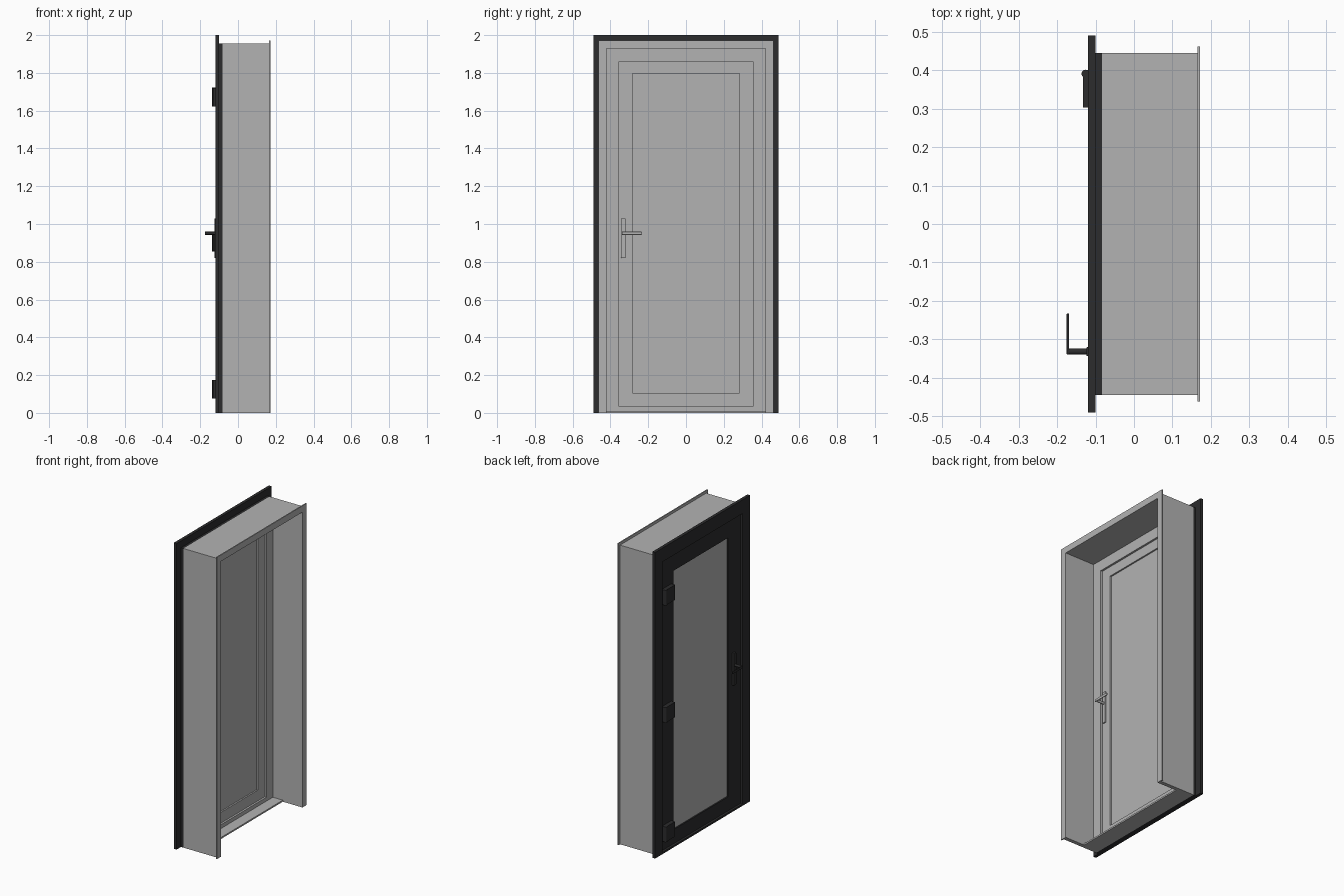
import bpy, bmesh, math
from mathutils import Matrix, Vector

if "Cube" in bpy.data.objects:
    bpy.data.objects.remove(bpy.data.objects["Cube"])


def material(name, rgb):
    m = bpy.data.materials.new(name)
    m.diffuse_color = (*rgb, 1)
    m.use_nodes = True
    m.node_tree.nodes["Principled BSDF"].inputs["Base Color"].default_value = m.diffuse_color
    return m


GREY = material("light_grey", (0.45, 0.45, 0.45))
DARK = material("charcoal", (0.025, 0.025, 0.026))


def finish(name, bm, mat):
    bmesh.ops.recalc_face_normals(bm, faces=bm.faces)
    me = bpy.data.meshes.new(name)
    bm.to_mesh(me)
    bm.free()
    me.materials.append(mat)
    ob = bpy.data.objects.new(name, me)
    bpy.context.collection.objects.link(ob)
    return ob


def box(name, x, y, z, mat):
    bm = bmesh.new()
    size = Vector((x[1] - x[0], y[1] - y[0], z[1] - z[0]))
    mid = Vector((sum(x) / 2, sum(y) / 2, sum(z) / 2))
    bmesh.ops.create_cube(bm, size=1, matrix=Matrix.Translation(mid) @ Matrix.Diagonal((*size, 1)))
    return finish(name, bm, mat)


def surround(name, x, outer, inner, mat, closed=True):
    """Mitred rectangular frame; outer/inner = (half width, bottom, top). Open at the floor if not closed."""
    bm = bmesh.new()

    def loop(r, xx):
        w, b, t = r
        return [bm.verts.new((xx, s * w, z)) for s, z in ((-1, b), (-1, t), (1, t), (1, b))]

    rings = [loop(outer, x[0]), loop(outer, x[1]), loop(inner, x[1]), loop(inner, x[0])]
    for i in range(4 if closed else 3):
        j = (i + 1) % 4
        for k in range(4):
            a, b = rings[k], rings[(k + 1) % 4]
            bm.faces.new((a[i], a[j], b[j], b[i]))
    if not closed:
        for i in (0, 3):
            bm.faces.new([r[i] for r in rings])
    return finish(name, bm, mat)


def cylinder(name, centre, radius, length, axis, mat):
    bm = bmesh.new()
    rot = Matrix.Rotation(math.pi / 2, 4, 'Y') if axis == 'X' else Matrix.Identity(4)
    bmesh.ops.create_cone(bm, cap_ends=True, segments=20, radius1=radius, radius2=radius,
                          depth=length, matrix=Matrix.Translation(centre) @ rot)
    ob = finish(name, bm, mat)
    bpy.context.view_layer.objects.active = ob
    bpy.ops.object.select_all(action='DESELECT')
    ob.select_set(True)
    bpy.ops.object.shade_smooth_by_angle()
    return ob


def soften(ob, width):
    m = ob.modifiers.new("bevel", 'BEVEL')
    m.width, m.segments = width, 2


# Outside: dark flange and the rebate behind it
surround("outer_flange", (-0.12, -0.10), (0.49, 0, 2.0), (0.412, 0, 1.91), DARK, False)
surround("outer_rebate", (-0.10, -0.083), (0.445, 0, 1.955), (0.355, 0, 1.86), DARK, False)
box("outer_threshold", (-0.12, -0.083), (-0.412, 0.412), (0, 0.012), DARK)

# Inside: wall lining, casing, sill and inner frame
surround("wall_lining", (-0.083, 0.165), (0.445, 0, 1.955), (0.42, 0, 1.93), GREY, False)
surround("inner_casing", (0.165, 0.172), (0.462, 0, 1.972), (0.42, 0, 1.93), GREY, False)
box("sill", (-0.083, 0.03), (-0.42, 0.42), (0, 0.01), GREY)
surround("inner_frame", (-0.083, -0.042), (0.42, 0.01, 1.93), (0.355, 0.035, 1.86), GREY)

# Door leaf: dark outside, grey inside, with a recessed panel
PANEL = (0.283, 0.105, 1.797)
surround("leaf_outside", (-0.106, -0.0995), (0.41, 0.013, 1.908), PANEL, DARK)
surround("leaf_core", (-0.0995, -0.083), (0.355, 0.013, 1.86), PANEL, DARK)
surround("leaf_inside", (-0.083, -0.055), (0.355, 0.035, 1.86), PANEL, GREY)
box("door_panel", (-0.097, -0.065), (-0.283, 0.283), (0.105, 1.797), GREY)

# Handles on both faces
for side, base, out, mat in (("outside", -0.106, -1, DARK), ("inside", -0.055, 1, GREY)):
    plate_x = base + out * (0.018 if out < 0 else 0.010)
    tip = base + out * 0.066
    soften(box("handle_plate_" + side, sorted((base, plate_x)), (-0.344, -0.320), (0.82, 1.03), mat), 0.003)
    cylinder("handle_stem_" + side, ((base + tip) / 2, -0.332, 0.951), 0.008, 0.066, 'X', mat)
    soften(box("handle_lever_" + side, sorted((tip - out * 0.003, tip + out * 0.003)),
               (-0.340, -0.233), (0.943, 0.959), mat), 0.0015)

# Hinges: leaf plate and knuckle
for name, z in (("bottom", 0.125), ("middle", 0.905), ("top", 1.672)):
    box("hinge_plate_" + name, (-0.133, -0.104), (0.303, 0.386), (z - 0.049, z + 0.049), DARK)
    cylinder("hinge_knuckle_" + name, (-0.126, 0.391, z), 0.0105, 0.1, 'Z', DARK)
    box("hinge_base_" + name, (-0.124, -0.104), (0.385, 0.401), (z - 0.049, z + 0.049), DARK)
